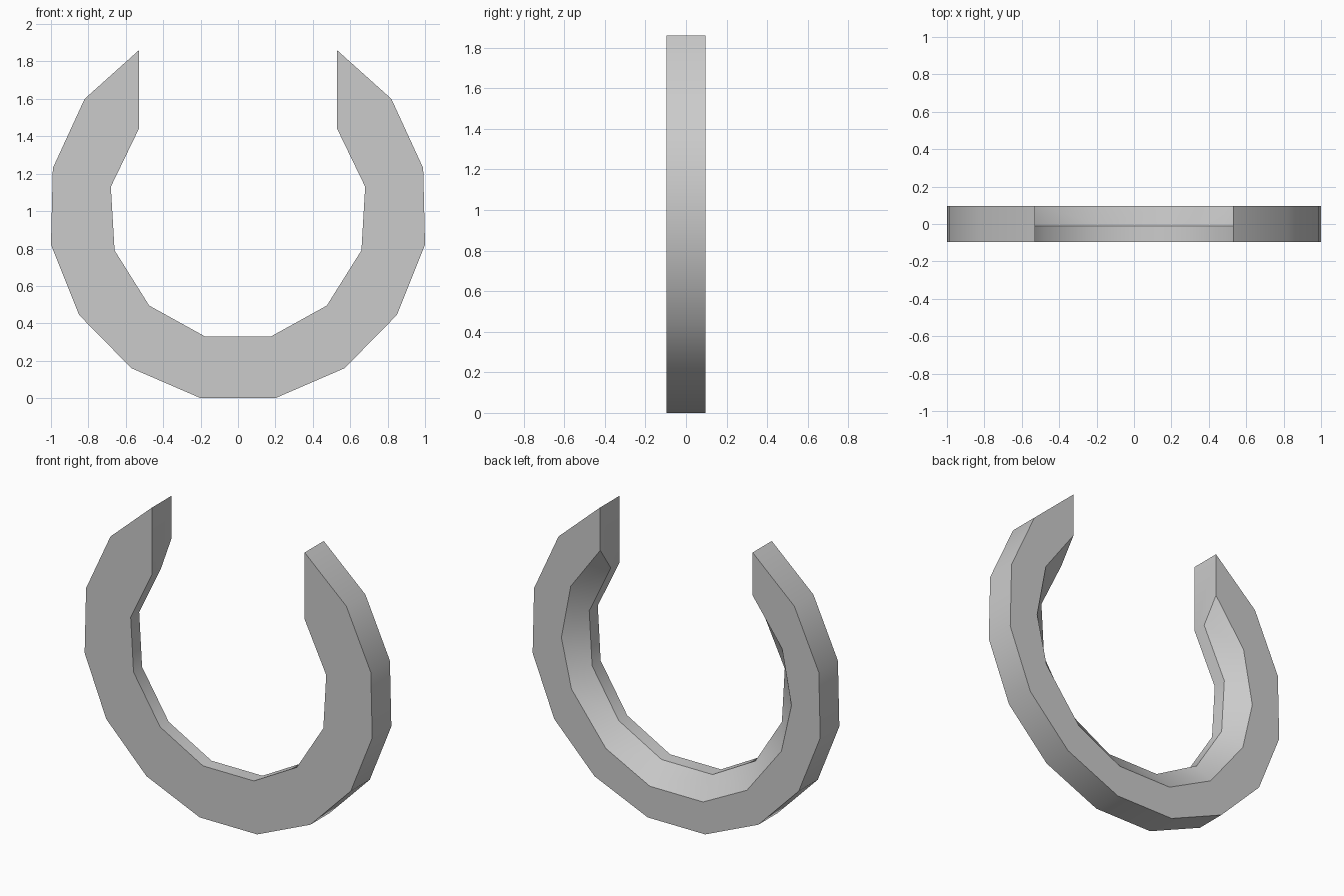
import bpy, bmesh, math

if "Cube" in bpy.data.objects:
    bpy.data.objects.remove(bpy.data.objects["Cube"], do_unlink=True)

FRONT, STEP, BACK = -0.095, -0.01, 0.095

# Half outlines (x, z) from the bottom up to the open tip
OUTER = [(0.2, 0.0), (0.57, 0.16), (0.85, 0.445), (1.0, 0.82),
         (0.99, 1.23), (0.82, 1.6), (0.53, 1.86)]
INNER_FRONT = [(0.177, 0.33), (0.475, 0.495), (0.66, 0.79),
               (0.68, 1.13), (0.53, 1.44)]
INNER_BACK = [(0.185, 0.2), (0.49, 0.355), (0.73, 0.665),
              (0.8, 0.97), (0.735, 1.31), (0.53, 1.59)]

bm = bmesh.new()


def arc(half, y):
    """Mirrored open outline, running from the -x tip to the +x tip."""
    points = [(-x, z) for x, z in reversed(half)] + half
    return [bm.verts.new((x, y, z)) for x, z in points]


def strip(a, b):
    """Join two open outlines, which may differ in point count."""
    if len(a) == len(b):
        for i in range(len(a) - 1):
            bm.faces.new((a[i], a[i + 1], b[i + 1], b[i]))
        return
    i = j = 0
    while i < len(a) - 1 or j < len(b) - 1:
        if (i + 0.5) / (len(a) - 1) < (j + 0.5) / (len(b) - 1):
            bm.faces.new((a[i], a[i + 1], b[j]))
            i += 1
        else:
            bm.faces.new((a[i], b[j + 1], b[j]))
            j += 1


outer_front, outer_back = arc(OUTER, FRONT), arc(OUTER, BACK)
inner_front, inner_step = arc(INNER_FRONT, FRONT), arc(INNER_FRONT, STEP)
inner_back = arc(INNER_BACK, BACK)

# Outer rim, inner wall and the chamfer that opens towards the back
strip(outer_front, outer_back)
strip(inner_front, inner_step)
strip(inner_step, inner_back)

# Flat front and back
bm.faces.new(outer_front + inner_front[::-1])
bm.faces.new(outer_back + inner_back[::-1])

# Vertical cuts at the two open tips
for end in (0, -1):
    bm.faces.new([loop[end] for loop in
                  (outer_front, outer_back, inner_back, inner_step, inner_front)])

bmesh.ops.recalc_face_normals(bm, faces=bm.faces[:])
mesh = bpy.data.meshes.new("open_ring")
bm.to_mesh(mesh)
bm.free()
ring = bpy.data.objects.new("open_ring", mesh)
bpy.context.collection.objects.link(ring)

# Plain grey
grey = bpy.data.materials.new("plain_grey")
grey.use_nodes = True
colour = (0.6, 0.6, 0.6, 1.0)
grey.diffuse_color = colour
grey.node_tree.nodes["Principled BSDF"].inputs["Base Color"].default_value = colour
mesh.materials.append(grey)

# Smooth rims with sharp face edges
bpy.ops.object.select_all(action="DESELECT")
ring.select_set(True)
bpy.context.view_layer.objects.active = ring
bpy.ops.object.shade_smooth_by_angle(angle=math.radians(35))
